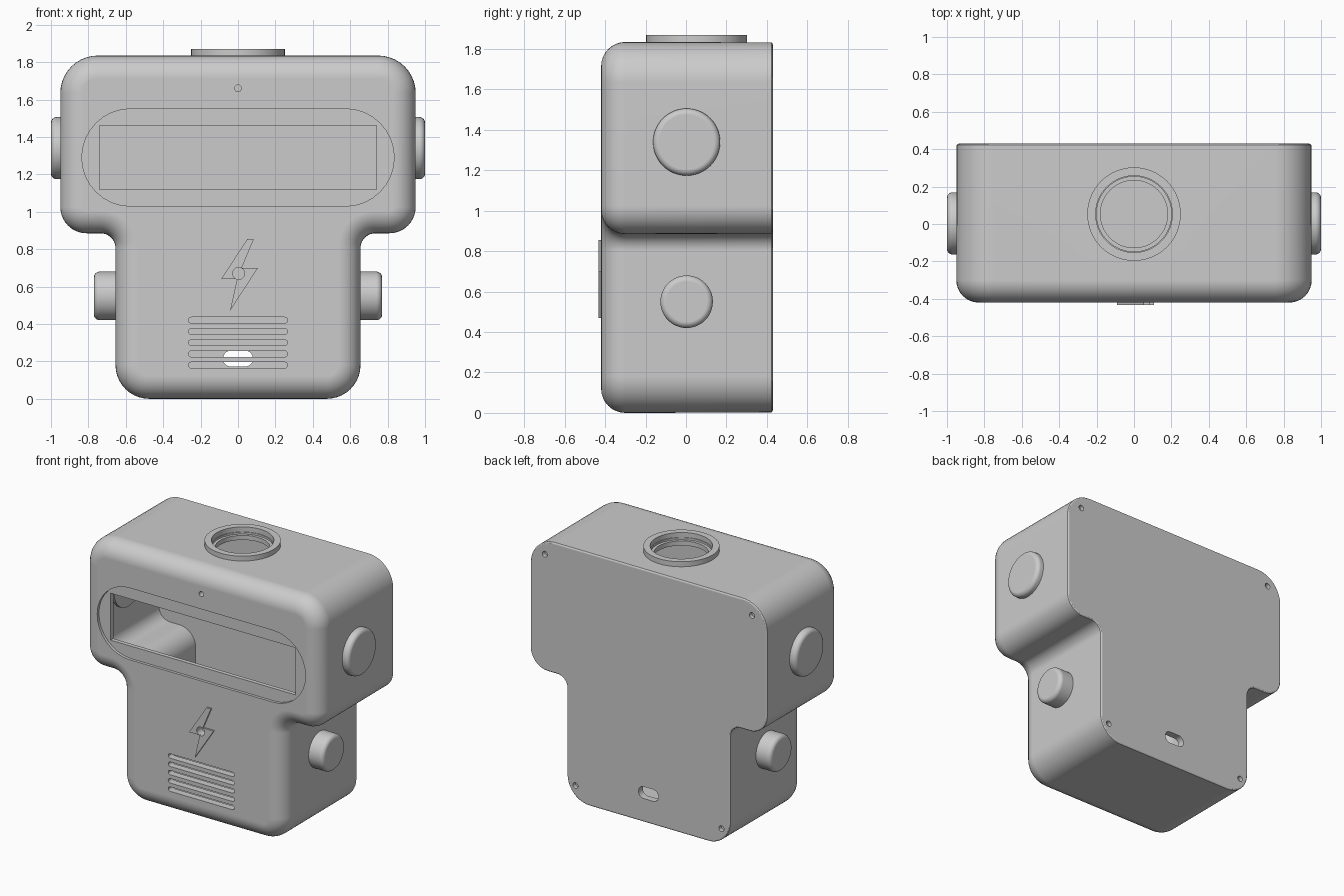
import bpy, bmesh, math
from math import cos, sin, pi, radians

if "Cube" in bpy.data.objects:
    bpy.data.objects.remove(bpy.data.objects["Cube"])

grey = bpy.data.materials.new("plain_grey")
grey.diffuse_color = (0.6, 0.6, 0.6, 1)
grey.use_nodes = True
grey.node_tree.nodes["Principled BSDF"].inputs["Base Color"].default_value = grey.diffuse_color


def loft(name, loops, wrap=False):
    """Skin a list of closed point loops; wrap joins last to first, otherwise cap the ends."""
    bm = bmesh.new()
    rings = [[bm.verts.new(p) for p in loop] for loop in loops]
    n = len(rings[0])
    pairs = list(zip(rings, rings[1:])) + ([(rings[-1], rings[0])] if wrap else [])
    for a, b in pairs:
        for i in range(n):
            j = (i + 1) % n
            bm.faces.new((a[i], a[j], b[j], b[i]))
    if not wrap:
        bm.faces.new(rings[0])
        bm.faces.new(rings[-1])
    bmesh.ops.recalc_face_normals(bm, faces=bm.faces)
    me = bpy.data.meshes.new(name)
    bm.to_mesh(me)
    bm.free()
    me.materials.append(grey)
    ob = bpy.data.objects.new(name, me)
    bpy.context.collection.objects.link(ob)
    return ob


def prism(name, pts, y0, y1):
    return loft(name, [[(x, y, z) for x, z in pts] for y in (y0, y1)])


def circle(r, cx=0, cz=0, n=48):
    return [(cx + r * cos(2 * pi * i / n), cz + r * sin(2 * pi * i / n)) for i in range(n)]


def pill(hw, hh, cz, n=16):
    """Horizontal stadium outline, half width hw and half height hh."""
    c = hw - hh
    right = [(c + hh * cos(a), cz + hh * sin(a)) for a in
             (-pi / 2 + pi * i / n for i in range(n + 1))]
    return right + [(-x, 2 * cz - z) for x, z in right]


def outline(d, y, n=10):
    """T-shaped outline inset by d; convex corners shrink, the neck corner grows."""
    half = []
    for x, z, r, sx, sz, a0, a1 in (
            (0.655 - d, d, 0.18 - d, -1, 1, -90, 0),
            (0.655 - d, 0.885 + d, 0.08 + d, 1, -1, 180, 90),
            (0.95 - d, 0.885 + d, 0.14 - d, -1, 1, -90, 0),
            (0.95 - d, 1.835 - d, 0.20 - d, -1, -1, 0, 90)):
        for i in range(n + 1):
            a = radians(a0 + (a1 - a0) * i / n)
            half.append((x + sx * r + r * cos(a), y, z + sz * r + r * sin(a)))
    return half + [(-x, yy, z) for x, yy, z in reversed(half)]


def fillet(d0, y0, r, n=8):
    """Rounded front edge: loops from the side wall onto the front face."""
    return [outline(d0 + r * (1 - cos(t)), y0 - r * sin(t))
            for t in (pi / 2 * i / n for i in range(n + 1))]


def cut(ob, cutters):
    for c in cutters:
        m = ob.modifiers.new("cut", 'BOOLEAN')
        m.operation, m.solver, m.object = 'DIFFERENCE', 'EXACT', c
        dg = bpy.context.evaluated_depsgraph_get()
        me = bpy.data.meshes.new_from_object(ob.evaluated_get(dg))
        ob.modifiers.clear()
        ob.data = me


def smooth(ob):
    bpy.ops.object.select_all(action='DESELECT')
    ob.select_set(True)
    bpy.context.view_layer.objects.active = ob
    bpy.ops.object.shade_smooth_by_angle(angle=radians(30))
    w = ob.modifiers.new("weighted", 'WEIGHTED_NORMAL')
    w.keep_sharp = True


# Hollow case with a large front fillet and a small back one
back = [outline(0.015 * (1 - cos(t)), 0.415 + 0.015 * sin(t)) for t in (pi / 2, pi / 3, pi / 6)]
case = loft("case", back + fillet(0, -0.30, 0.12))
cavity = loft("cavity_cutter", [outline(0.05, 0.38)] + fillet(0.05, -0.30, 0.07))

# Front openings: display recess, display window, sensor, indicator light, speaker slots
rect = [(-0.74, 1.12), (0.74, 1.12), (0.74, 1.46), (-0.74, 1.46)]
light_hole = prism("light_cutter", circle(0.032, 0.003, 0.67, 24), -0.5, -0.3)
cutters = [cavity, light_hole,
           prism("recess_cutter", pill(0.835, 0.26, 1.29), -0.5, -0.40),
           prism("window_cutter", rect, -0.6, -0.3),
           prism("sensor_cutter", circle(0.018, 0, 1.66, 24), -0.5, -0.3)]
for i in range(5):
    cutters.append(prism("slot_cutter", pill(0.265, 0.016, 0.18 + 0.06 * i, 8), -0.5, -0.3))

# Back openings: cable port and four screw holes
cutters.append(prism("port_cutter", pill(0.08, 0.043, 0.215), 0.3, 0.5))
for s in (-1, 1):
    for x, z in ((0.83, 1.73), (0.585, 0.12)):
        cutters.append(prism("screw_cutter", circle(0.021, s * x, z, 20), 0.40, 0.5))

# Round opening in the top
cutters.append(loft("top_cutter", [[(x, y, z) for x, y in circle(0.20, 0, 0.053, 64)]
                                   for z in (1.7, 1.95)]))
cut(case, cutters)
smooth(case)

# Stepped collar around the top opening
collar_profile = [(0.18, 1.787), (0.25, 1.787), (0.25, 1.87),
                  (0.205, 1.87), (0.205, 1.82), (0.18, 1.82)]
collar = loft("top_collar", [[(x, y, z) for x, y in circle(r, 0, 0.053, 64)]
                             for r, z in collar_profile], wrap=True)
smooth(collar)

# Lightning emblem with a hole for the indicator light
bolt_pts = [(0.05, 0.855), (0.085, 0.855), (0.02, 0.70), (0.107, 0.70),
            (-0.043, 0.47), (-0.005, 0.64), (-0.09, 0.64)]
bolt = prism("bolt_emblem", bolt_pts, -0.432, -0.416)
cut(bolt, [light_hole])


# Side buttons with rounded rims, mirrored left and right
def button(name, side, x0, x1, r, z, b=0.03):
    prof = [(x0, r)] + [(x1 - b + b * sin(t), r - b + b * cos(t))
                        for t in (pi / 2 * i / 6 for i in range(7))]
    smooth(loft(name, [[(side * x, 0.003 + y, zz) for y, zz in circle(rr, 0, z)]
                       for x, rr in prof]))


for side, tag in ((-1, "left"), (1, "right")):
    button("upper_button_" + tag, side, 0.88, 1.0, 0.166, 1.34)
    button("lower_button_" + tag, side, 0.59, 0.77, 0.13, 0.55)

# Remove the cutting helpers
for c in cutters:
    bpy.data.objects.remove(c, do_unlink=True)
